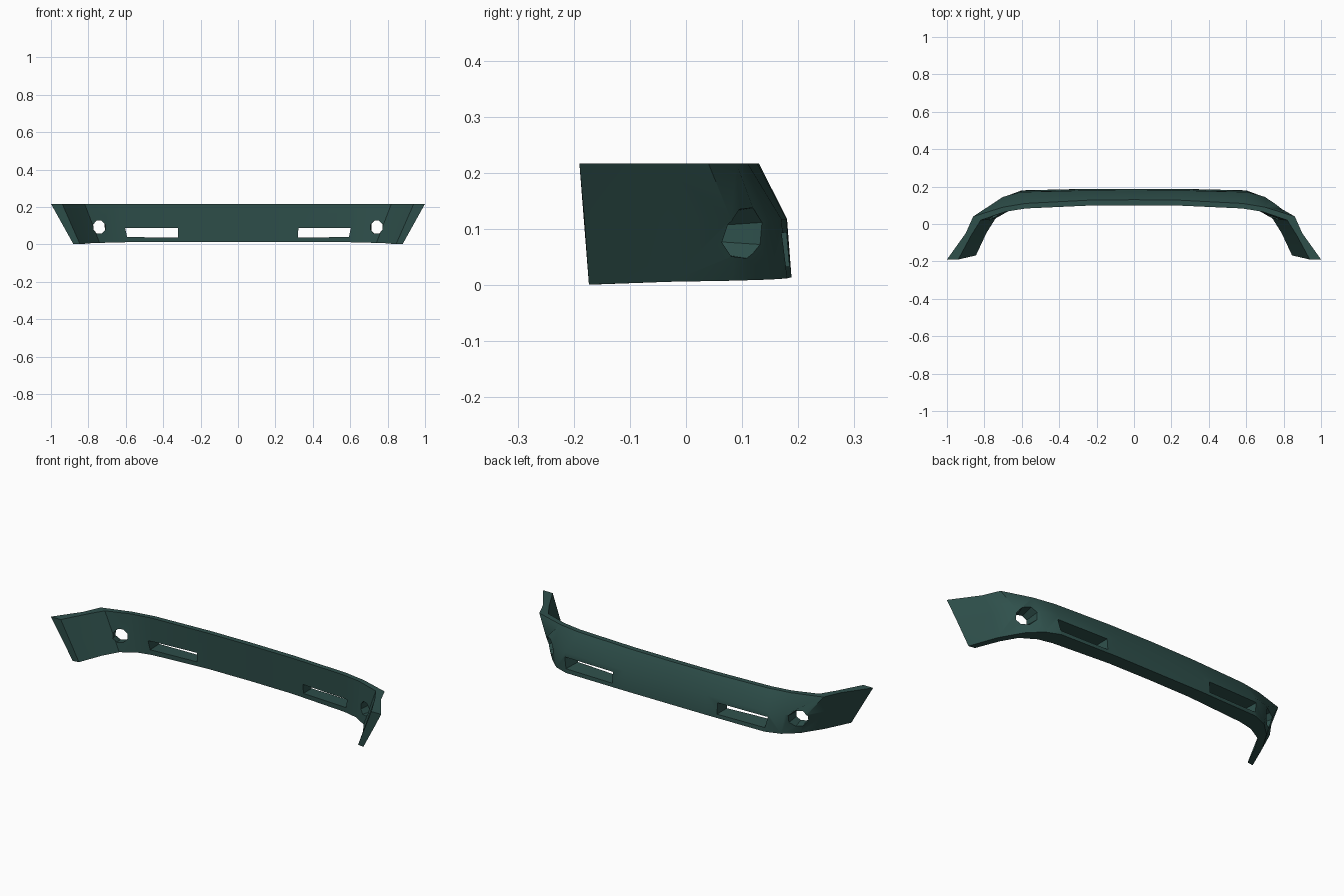
import bpy, bmesh, math
from mathutils import Vector

if "Cube" in bpy.data.objects:
    bpy.data.objects.remove(bpy.data.objects["Cube"])

mat = bpy.data.materials.new("dark_teal_paint")
mat.diffuse_color = (0.028, 0.08, 0.071, 1)
mat.use_nodes = True
mat.node_tree.nodes["Principled BSDF"].inputs["Base Color"].default_value = mat.diffuse_color


def make_object(name, bm):
    bmesh.ops.recalc_face_normals(bm, faces=bm.faces[:])
    mesh = bpy.data.meshes.new(name)
    bm.to_mesh(mesh)
    bm.free()
    obj = bpy.data.objects.new(name, mesh)
    mesh.materials.append(mat)
    bpy.context.collection.objects.link(obj)
    return obj


def loft(bm, rings):
    """Skin closed rings of points and cap both ends."""
    vs = [[bm.verts.new(p) for p in r] for r in rings]
    n = len(vs[0])
    for a, b in zip(vs, vs[1:]):
        for i in range(n):
            j = (i + 1) % n
            bm.faces.new((a[i], a[j], b[j], b[i]))
    bm.faces.new(vs[0])
    bm.faces.new(vs[-1])


# bumper paths seen from above, centre to tip (x, y)
bot_out = [(0, .188), (.25, .188), (.60, .18), (.68, .15), (.75, .085), (.82, -.03), (.88, -.173)]
mid_out = [(0, .18), (.25, .179), (.61, .17), (.70, .145), (.79, .08), (.86, -.03), (.945, -.181)]
top_out = [(0, .13), (.25, .127), (.58, .11), (.70, .09), (.86, .04), (.90, -.05), (1, -.19)]
top_in = [(0, .10), (.25, .098), (.58, .083), (.69, .065), (.82, .02), (.87, -.06), (.94, -.19)]
bot_in = [(0, .115), (.25, .112), (.58, .09), (.66, .075), (.74, .03), (.79, -.05), (.845, -.168)]
bot_z = [.014, .014, .012, .01, .008, .006, .001]


def section(i, s):
    zs = (bot_z[i], .118, .217, .217, bot_z[i])
    paths = (bot_out, mid_out, top_out, top_in, bot_in)
    return [(s * p[i][0], p[i][1], z) for p, z in zip(paths, zs)]


bm = bmesh.new()
loft(bm, [section(i, -1) for i in range(6, 0, -1)] + [section(i, 1) for i in range(7)])
bumper = make_object("bumper", bm)

# cutters: a flared slot and a flared eight-sided lamp hole on each side
bm = bmesh.new()
for s in (-1, 1):
    inner = [(.325, .04), (.59, .04), (.60, .085), (.325, .085)]
    outer = [(.315, .032), (.605, .032), (.62, .096), (.315, .096)]
    loft(bm, [[(s * x, .06, z) for x, z in inner], [(s * x, .21, z) for x, z in outer]])
    centre = Vector((.752, .09, .092))
    axis = Vector((.2, .98, 0)).normalized()
    side = Vector((axis.y, -axis.x, 0))
    rings = []
    for d, r in ((-.14, .032), (-.04, .038), (.05, .054), (.12, .065)):
        ring = []
        for k in range(8):
            a = (k + .5) * math.pi / 4
            p = centre + axis * d + side * r * math.cos(a) + Vector((0, 0, r * math.sin(a)))
            ring.append((s * p.x, p.y, p.z))
        rings.append(ring)
    loft(bm, rings)
cutter = make_object("opening_cutter", bm)
cutter.hide_render = True

cut = bumper.modifiers.new("openings", 'BOOLEAN')
cut.operation = 'DIFFERENCE'
cut.solver = 'EXACT'
cut.object = cutter
bpy.ops.object.select_all(action='DESELECT')
bumper.select_set(True)
bpy.context.view_layer.objects.active = bumper
bpy.ops.object.modifier_apply(modifier=cut.name)
bpy.data.objects.remove(cutter)
bpy.ops.object.shade_smooth_by_angle(angle=math.radians(32))
